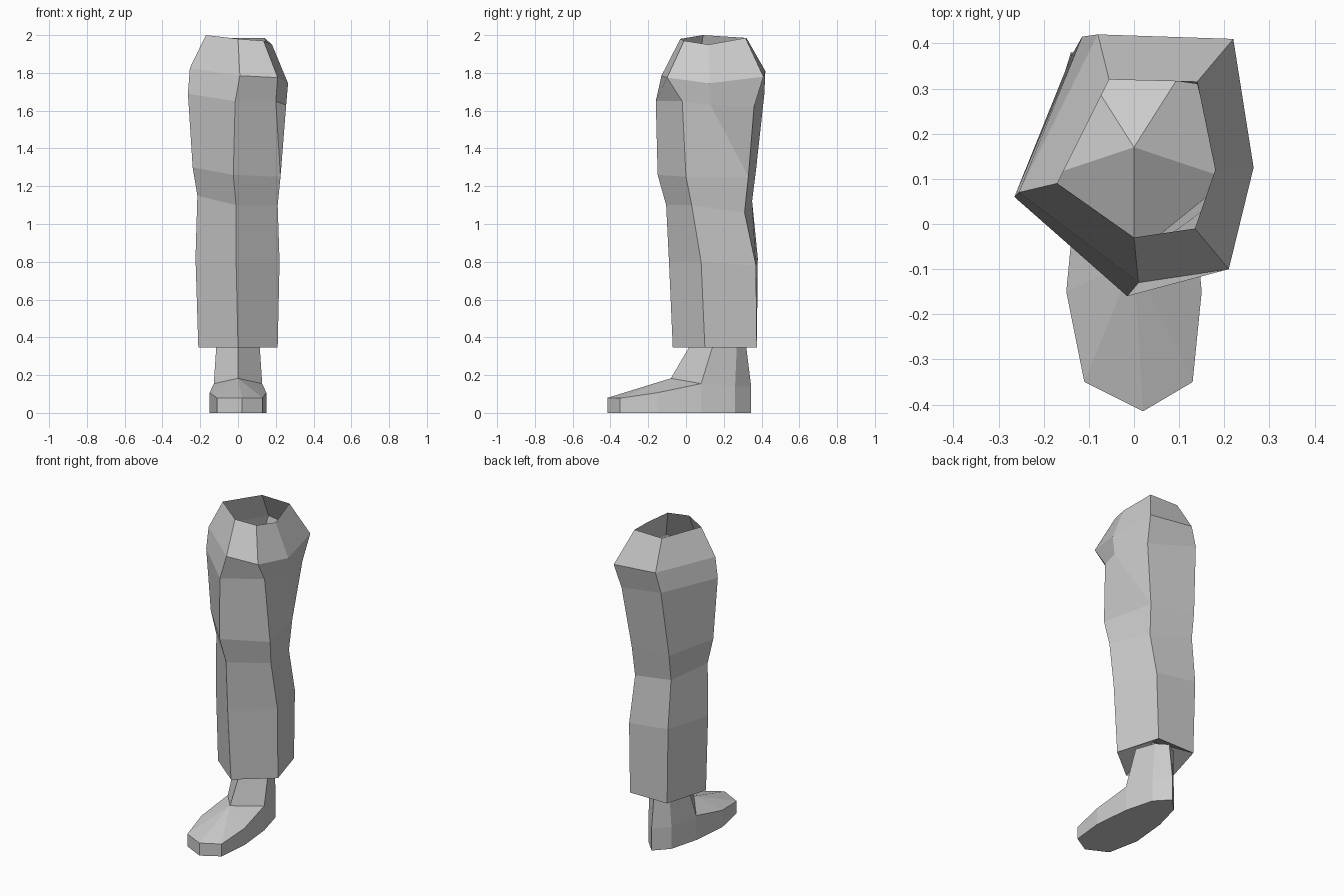
import bpy
import bmesh

default_cube = bpy.data.objects.get("Cube")
if default_cube:
    bpy.data.objects.remove(default_cube, do_unlink=True)

# Single flat colour
grey = bpy.data.materials.new("plain_grey")
grey.use_nodes = True
colour = (0.6, 0.6, 0.6, 1)
grey.diffuse_color = colour
grey.node_tree.nodes["Principled BSDF"].inputs["Base Color"].default_value = colour


def finish(bm, name):
    """Weld, orient and link a flat-shaded part."""
    bmesh.ops.remove_doubles(bm, verts=bm.verts[:], dist=0.0005)
    bmesh.ops.recalc_face_normals(bm, faces=bm.faces[:])
    mesh = bpy.data.meshes.new(name)
    bm.to_mesh(mesh)
    bm.free()
    mesh.materials.append(grey)
    part = bpy.data.objects.new(name, mesh)
    bpy.context.collection.objects.link(part)
    return part


def add_ring(bm, points):
    return [bm.verts.new(point) for point in points]


def bridge(bm, lower, upper):
    """Join two rings with the same number of corners."""
    count = len(lower)
    for i in range(count):
        j = (i + 1) % count
        bm.faces.new((lower[i], lower[j], upper[j], upper[i]))


def fan(bm, ring, tip):
    """Close a ring towards a single tip vertex."""
    for i, vert in enumerate(ring):
        bm.faces.new((vert, ring[(i + 1) % len(ring)], tip))


# Trouser leg: one corner line per fold, listed from hem to waist
front = [(0, -.07, .345), (-.01, -.09, .8), (-.01, -.105, 1.1), (-.025, -.15, 1.26),
         (-.015, -.16, 1.65), (.01, -.13, 1.785), (0, -.03, 1.98)]
front_left = [(.21, .1, .345), (.22, .08, .8), (.21, .03, 1.1), (.225, 0, 1.25),
              (.2, -.02, 1.65), (.21, -.1, 1.775), (.135, -.01, 1.97)]
back_left = [(.13, .375, .345), (.14, .37, .78), (.14, .31, 1.06), (.15, .33, 1.25),
             (.2, .36, 1.62), (.22, .41, 1.78), (.14, .315, 1.985)]
back_right = [(-.13, .375, .345), (-.14, .38, .82), (-.14, .35, 1.12), (-.14, .37, 1.28),
              (-.115, .415, 1.69), (-.08, .42, 1.81), (-.055, .32, 1.985)]
right = [(-.21, .1, .345), (-.225, .1, .82), (-.215, .09, 1.15), (-.24, .07, 1.3),
         (-.265, .06, 1.69), (-.255, .07, 1.825), (-.17, .09, 2)]
# The outer hip fold merges into the back left fold below the thigh
hip = back_left[:4] + [(.255, .13, 1.63), (.265, .125, 1.745), (.18, .12, 1.95)]

bm = bmesh.new()
folds = (front, front_left, hip, back_left, back_right, right)
rings = [add_ring(bm, level) for level in zip(*folds)]
for lower, upper in zip(rings, rings[1:]):
    bridge(bm, lower, upper)
bmesh.ops.remove_doubles(bm, verts=bm.verts[:], dist=0.0005)
bmesh.ops.dissolve_degenerate(bm, edges=bm.edges[:], dist=0.0005)
trousers = finish(bm, "trouser_leg")

# Raised panel closing the hem around the ankle
bm = bmesh.new()
hem = add_ring(bm, [fold[0] for fold in (front, front_left, back_left, back_right, right)])
fan(bm, hem, bm.verts.new((0, .17, .46)))
finish(bm, "hem_panel")


# Boot: half outlines mirrored across the middle
def mirrored(centre_front, half, centre_back):
    other = [(-x, y, z) for x, y, z in reversed(half)]
    return [centre_front] + half + [centre_back] + other


def skew_toe(points):
    """Shift the toe cap slightly to one side."""
    return [(x + .01 if y < -.3 else x, y, z) for x, y, z in points]


bm = bmesh.new()
upper_half = [(.12, -.35, .078), (.15, -.15, .107), (.128, .08, .155), (.08, .26, .14)]
edge_points = skew_toe(mirrored((.01, -.415, .08), upper_half, (0, .345, .14)))
welt = add_ring(bm, edge_points)
sole = add_ring(bm, [(x, y, 0) for x, y, z in edge_points])
bridge(bm, sole, welt)
bm.faces.new(sole)

# Instep: fan from the ankle front down to the toe and sides
instep = bm.verts.new((0, -.08, .183))
sides = welt[-3:] + welt[:4]
for a, b in zip(sides, sides[1:]):
    bm.faces.new((a, b, instep))

# Ankle shaft rising into the trouser hem
ankle_base = [instep] + welt[3:8]
ankle_top = add_ring(bm, mirrored((0, .035, .38), [(.113, .15, .38), (.07, .27, .38)],
                                  (0, .315, .38)))
bridge(bm, ankle_base, ankle_top)
finish(bm, "boot")
